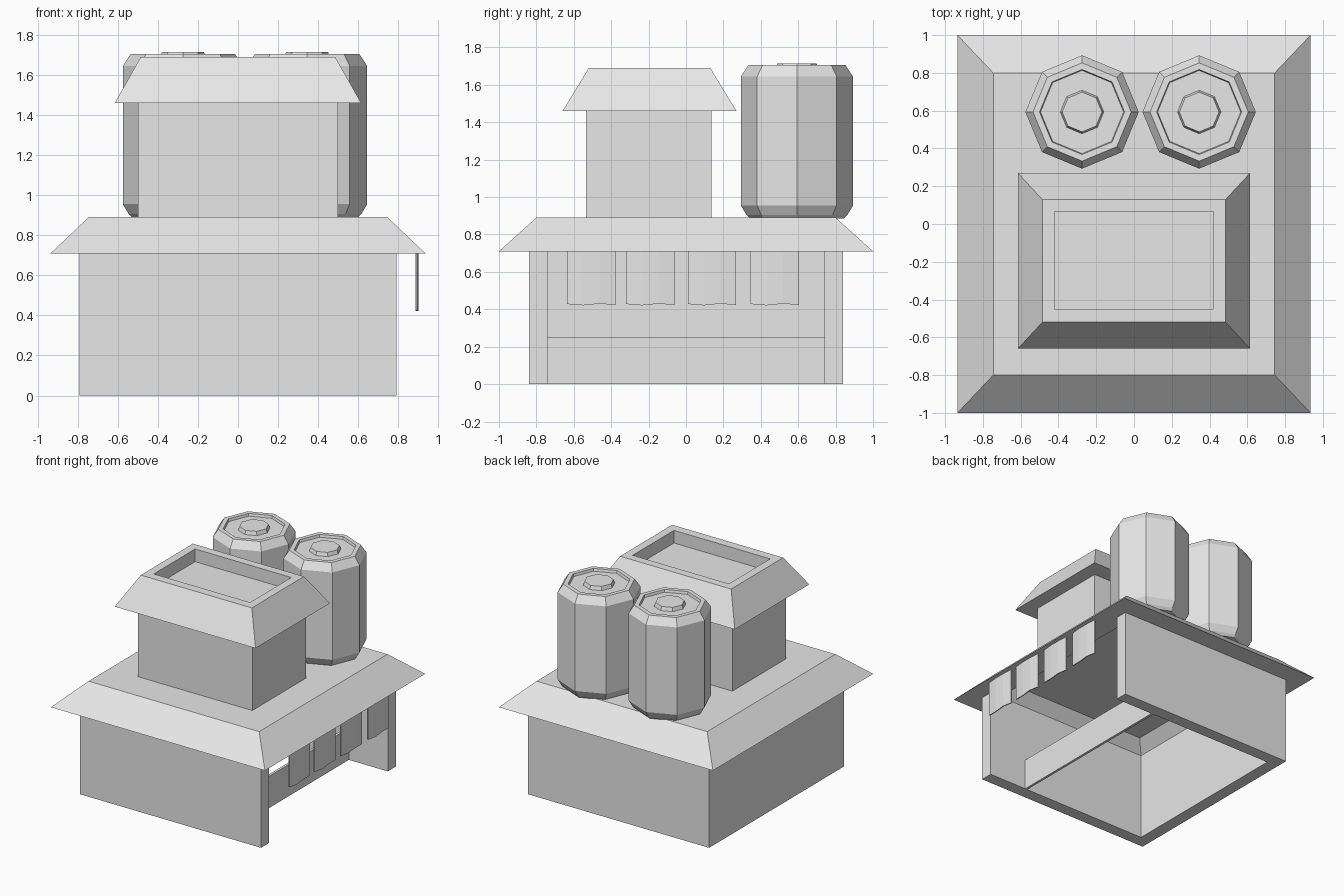
import bpy, bmesh, math
from mathutils import Matrix

cube = bpy.data.objects.get("Cube")
if cube:
    bpy.data.objects.remove(cube, do_unlink=True)

grey = bpy.data.materials.new("plain_grey")
grey.use_nodes = True
grey.diffuse_color = (0.8, 0.8, 0.8, 1)
grey.node_tree.nodes["Principled BSDF"].inputs["Base Color"].default_value = (0.8, 0.8, 0.8, 1)


def finish(name, bm, fix_normals=True):
    if fix_normals:
        bmesh.ops.recalc_face_normals(bm, faces=bm.faces)
    mesh = bpy.data.meshes.new(name)
    bm.to_mesh(mesh)
    bm.free()
    mesh.materials.append(grey)
    obj = bpy.data.objects.new(name, mesh)
    bpy.context.collection.objects.link(obj)
    return obj


def loft(name, rings):
    """Skin a list of equal-length point rings and cap both ends."""
    bm = bmesh.new()
    loops = [[bm.verts.new(p) for p in ring] for ring in rings]
    n = len(loops[0])
    for a, b in zip(loops, loops[1:]):
        for i in range(n):
            j = (i + 1) % n
            bm.faces.new((a[i], a[j], b[j], b[i]))
    bm.faces.new(loops[0])
    bm.faces.new(loops[-1])
    return finish(name, bm)


def rect(hx, y0, y1, z):
    return [(-hx, y0, z), (hx, y0, z), (hx, y1, z), (-hx, y1, z)]


def ring(cx, cy, r, z, n=8):
    return [(cx + r * math.cos(math.tau * i / n), cy + r * math.sin(math.tau * i / n), z)
            for i in range(n)]


# Walls: U-shaped plan, open on the left side
plan = [(0.79, -0.84), (0.79, -0.74), (-0.69, -0.74), (-0.69, 0.74),
        (0.79, 0.74), (0.79, 0.84), (-0.79, 0.84), (-0.79, -0.84)]
loft("walls", [[(x, y, z) for x, y in plan] for z in (0, 0.71)])

# Low counter panel set back inside the opening
loft("counter_panel", [[(x, y, z) for x, y in
                        ((0.43, -0.74), (0.45, -0.74), (0.45, 0.74), (0.43, 0.74))]
                       for z in (0, 0.25)])

# Main roof: sloped rim with a hollow underside
loft("main_roof", [rect(0.61, -0.66, 0.66, 0.80), rect(0.69, -0.74, 0.74, 0.71),
                   rect(0.935, -1, 1, 0.71), rect(0.745, -0.8, 0.8, 0.89)])

# Upper room and its roof with a sunken top
loft("upper_room", [rect(0.5, -0.535, 0.135, 0.88), rect(0.5, -0.535, 0.135, 1.47)])
loft("upper_roof", [rect(0.615, -0.66, 0.27, 1.46), rect(0.485, -0.52, 0.13, 1.69),
                    rect(0.42, -0.45, 0.065, 1.69), rect(0.42, -0.45, 0.065, 1.59)])

# Barrels: eight-sided, with chamfers, a sunken lid and a bung
barrel = [(0.25, 0.885), (0.27, 0.905), (0.3, 0.955), (0.3, 1.645), (0.26, 1.705),
          (0.225, 1.705), (0.22, 1.685), (0.115, 1.685), (0.105, 1.714)]
for side, cx in (("right", -0.275), ("left", 0.345)):
    loft(side + "_barrel", [ring(cx, 0.593, r, z) for r, z in barrel])

# Hanging cloth strips with soft folds and an uneven hem
folds = [(0, 0.885, 0.428), (0.33, 0.893, 0.421), (0.67, 0.893, 0.43), (1, 0.886, 0.423)]
for k, y0 in enumerate((-0.635, -0.32, 0.01, 0.345)):
    rings = []
    for t, x, hem in folds:
        y = y0 + 0.258 * t
        rings.append([(x, y, hem), (x + 0.008, y, hem), (x + 0.008, y, 0.71), (x, y, 0.71)])
    loft("cloth_strip_%d" % (k + 1), rings)
